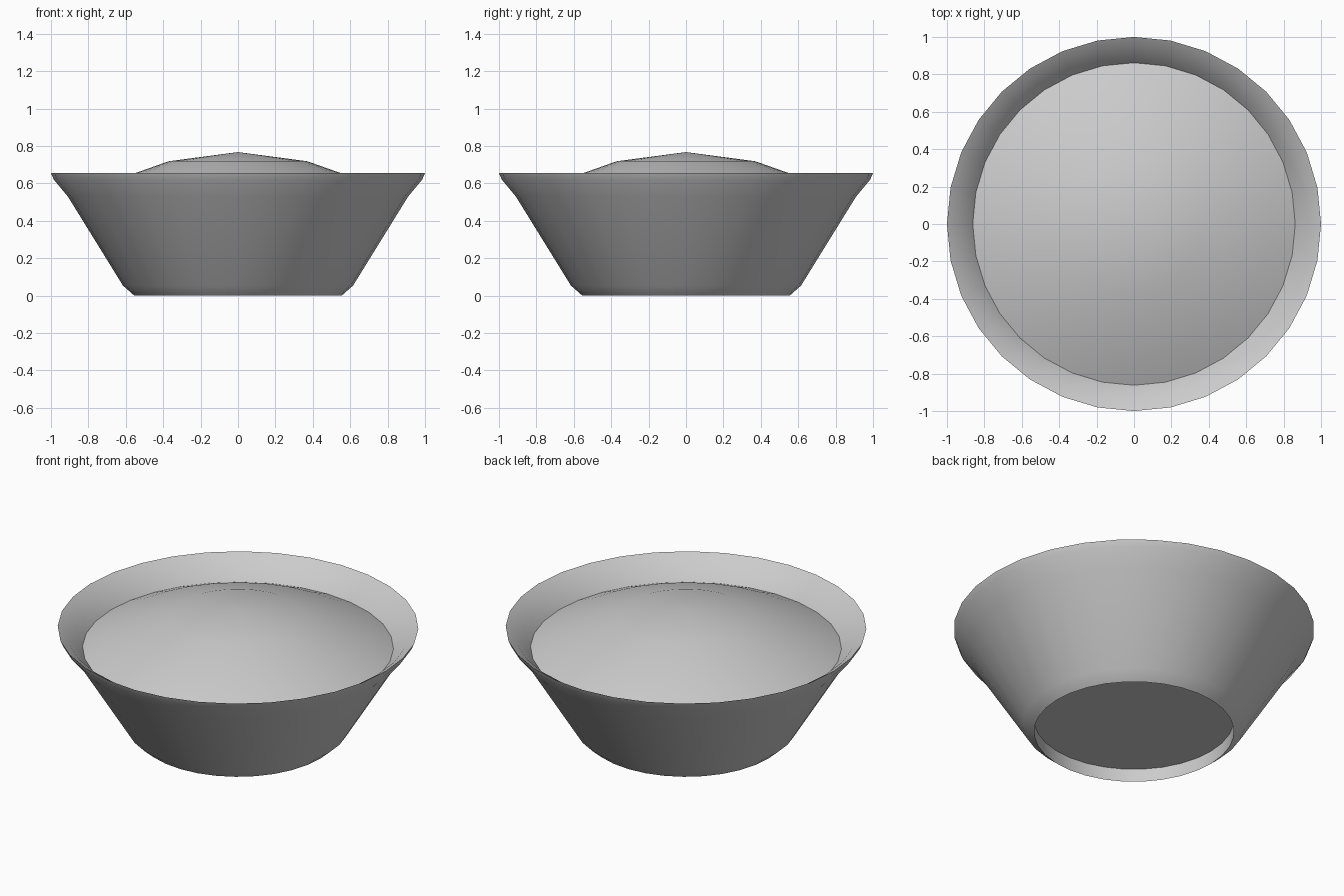
import bpy, bmesh, math

if "Cube" in bpy.data.objects:
    bpy.data.objects.remove(bpy.data.objects["Cube"])

SIDES = 32


def lathe(name, profile, smooth_angle=40):
    """Revolve (radius, height) points around z; radius 0 makes a pole."""
    bm = bmesh.new()
    rings = []
    for r, z in profile:
        if r == 0:
            rings.append([bm.verts.new((0, 0, z))] * SIDES)
        else:
            rings.append([bm.verts.new((r * math.cos(math.tau * j / SIDES),
                                        r * math.sin(math.tau * j / SIDES), z))
                          for j in range(SIDES)])
    for low, high in zip(rings, rings[1:]):
        for j in range(SIDES):
            k = (j + 1) % SIDES
            quad = (low[j], low[k], high[k], high[j])
            bm.faces.new(list(dict.fromkeys(quad)))
    mesh = bpy.data.meshes.new(name)
    bm.to_mesh(mesh)
    bm.free()
    obj = bpy.data.objects.new(name, mesh)
    bpy.context.collection.objects.link(obj)
    bpy.ops.object.select_all(action='DESELECT')
    obj.select_set(True)
    bpy.context.view_layer.objects.active = obj
    bpy.ops.object.shade_smooth_by_angle(angle=math.radians(smooth_angle))
    return obj


# Bowl: recessed underside, foot ring, flared wall, thin lip, inner wall, floor
lathe("bowl", [
    (0, 0.08), (0.555, 0.08), (0.555, 0),
    (0.615, 0.053), (0.91, 0.53), (0.985, 0.62), (1.0, 0.655),
    (0.945, 0.62), (0.861, 0.53), (0.60, 0.13), (0.55, 0.11), (0, 0.11),
])

# Filling: shallow dome that meets the inner wall
lathe("filling", [
    (0.865, 0.53), (0.727, 0.592), (0.37, 0.718), (0, 0.767),
])
